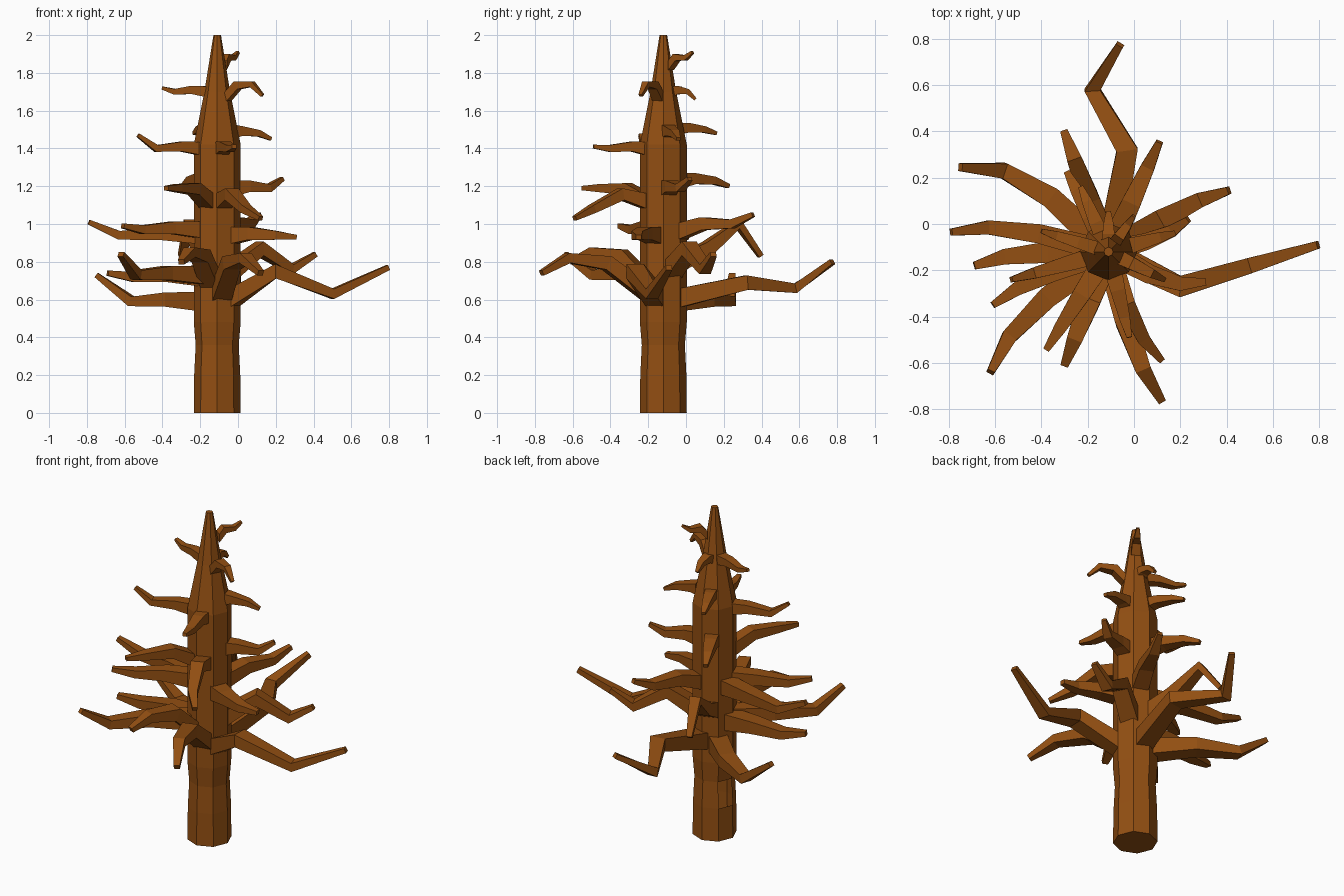
import bpy, bmesh, math
from mathutils import Vector

if "Cube" in bpy.data.objects:
    bpy.data.objects.remove(bpy.data.objects["Cube"])

CX, CY = -0.11, -0.12
UP = Vector((0, 0, 1))
bark = bpy.data.materials.new("brown bark")
bark.diffuse_color = (0.29, 0.078, 0.006, 1)
bark.use_nodes = True
bark.node_tree.nodes["Principled BSDF"].inputs["Base Color"].default_value = bark.diffuse_color


def finish(bm, name):
    me = bpy.data.meshes.new(name)
    bm.to_mesh(me)
    bm.free()
    me.materials.append(bark)
    bpy.context.collection.objects.link(bpy.data.objects.new(name, me))


def loft(bm, rings):
    n = len(rings[0])
    rows = [[bm.verts.new(p) for p in r] for r in rings]
    bands = [[bm.faces.new((a[i], a[(i + 1) % n], b[(i + 1) % n], b[i])) for i in range(n)]
             for a, b in zip(rows, rows[1:])]
    bm.faces.new(rows[0][::-1])
    bm.faces.new(rows[-1])
    bmesh.ops.recalc_face_normals(bm, faces=bm.faces)
    return bands


# Eight-sided trunk with a slight waist, tapering to a point
bm = bmesh.new()
profile = [(0, .124), (.2, .122), (.36, .114), (.48, .124), (1.42, .124), (1.7, .068), (2, .02)]
bands = loft(bm, [[(CX + r * math.cos(i * math.pi / 4), CY + r * math.sin(i * math.pi / 4), z)
                   for i in range(8)] for z, r in profile])
# Small opening on the left side of the trunk
bmesh.ops.delete(bm, geom=[bands[1][3]], context='FACES')
finish(bm, "trunk")


def branch(name, root_z, *pts):
    """Square tapered limb from the trunk at root_z through the points."""
    p = [Vector(q) for q in pts]
    d = Vector((p[0].x - CX, p[0].y - CY, 0)).normalized()
    p.insert(0, Vector((CX, CY, root_z)) + d * (0.1 if root_z < 1.5 else 0.05))
    size = 0.105 - 0.045 * max(0, root_z - 0.7)
    rings = []
    for i, q in enumerate(p):
        t = d if i == 0 else (p[min(i + 1, len(p) - 1)] - p[i - 1]).normalized()
        side = t.cross(UP).normalized()
        up = side.cross(t)
        f = i / (len(p) - 1)
        w = size * (1 - 0.68 * f ** 1.6) / 2
        h = size * (0.95 - 0.68 * f) / 2
        rings.append([q + side * w * a + up * h * b for a, b in ((-1, -1), (1, -1), (1, 1), (-1, 1))])
    bm = bmesh.new()
    loft(bm, rings)
    finish(bm, name)


def crooked_limb(name, x, y, z, kick, bend=0, drop=0, arch=0.01):
    """Limb to a tip: kick = tip rise from elbow, bend = sideways bow,
    drop = elbow rise from root, arch = lift of the first joint."""
    root, tip = Vector((CX, CY, 0)), Vector((x, y, 0))
    run = tip - root
    side = UP.cross(run).normalized() * bend
    elbow_z = z - kick
    first = root + run * 0.45 + side + UP * (elbow_z - drop * 0.2 + arch)
    elbow = root + run * 0.77 + side + UP * elbow_z
    branch(name, elbow_z - drop, first, elbow, (x, y, z))


# Two longest limbs
branch("long_back_limb", .61, (-.03, .32, .69), (-.18, .58, .66), (-.06, .775, .80))
branch("long_right_limb", .61, (.20, -.27, .75), (.50, -.18, .63), (.795, -.09, .77))

lower_limbs = [
    (.12, -.765, .74, -.08, -.03, .18),
    (-.75, .245, .73, .14, -.08),
    (-.62, -.64, .84, .11, -.05),
    (-.69, -.18, .74, .02, -.025),
    (.41, .145, .84, .08, .02, 0, .11),
    (-.30, -.61, .80, -.05, 0, .15),
    (-.30, .395, .83, -.17, 0, .2, -.09),
]
middle_limbs = [
    (-.79, -.035, 1.01, .07, -.04),
    (.31, -.25, .93, -.01, -.04),
    (-.61, -.35, .99, .02, -.02),
    (.11, .355, 1.05, .05, 0, .04),
    (.12, -.59, 1.03, -.05, -.03, -.04, .07),
    (-.38, -.545, 1.19, 0, 0, .07),
    (.235, .02, 1.24, .05, -.02),
    (-.29, .225, 1.20, -.03),
]
upper_limbs = [
    (-.53, -.24, 1.47, .07),
    (-.02, -.49, 1.41, .01),
    (.175, -.04, 1.45, -.03, 0, -.01),
    (-.23, .16, 1.48, -.02),
    (-.40, -.03, 1.72, .02),
    (.13, -.24, 1.68, -.06, 0, .08),
    (-.11, .05, 1.66, -.04),
    (0, .035, 1.91, .03, 0, .04),
]
for tier, limbs in (("lower", lower_limbs), ("middle", middle_limbs), ("upper", upper_limbs)):
    for k, limb in enumerate(limbs):
        crooked_limb(f"{tier}_branch_{k + 1}", *limb)
